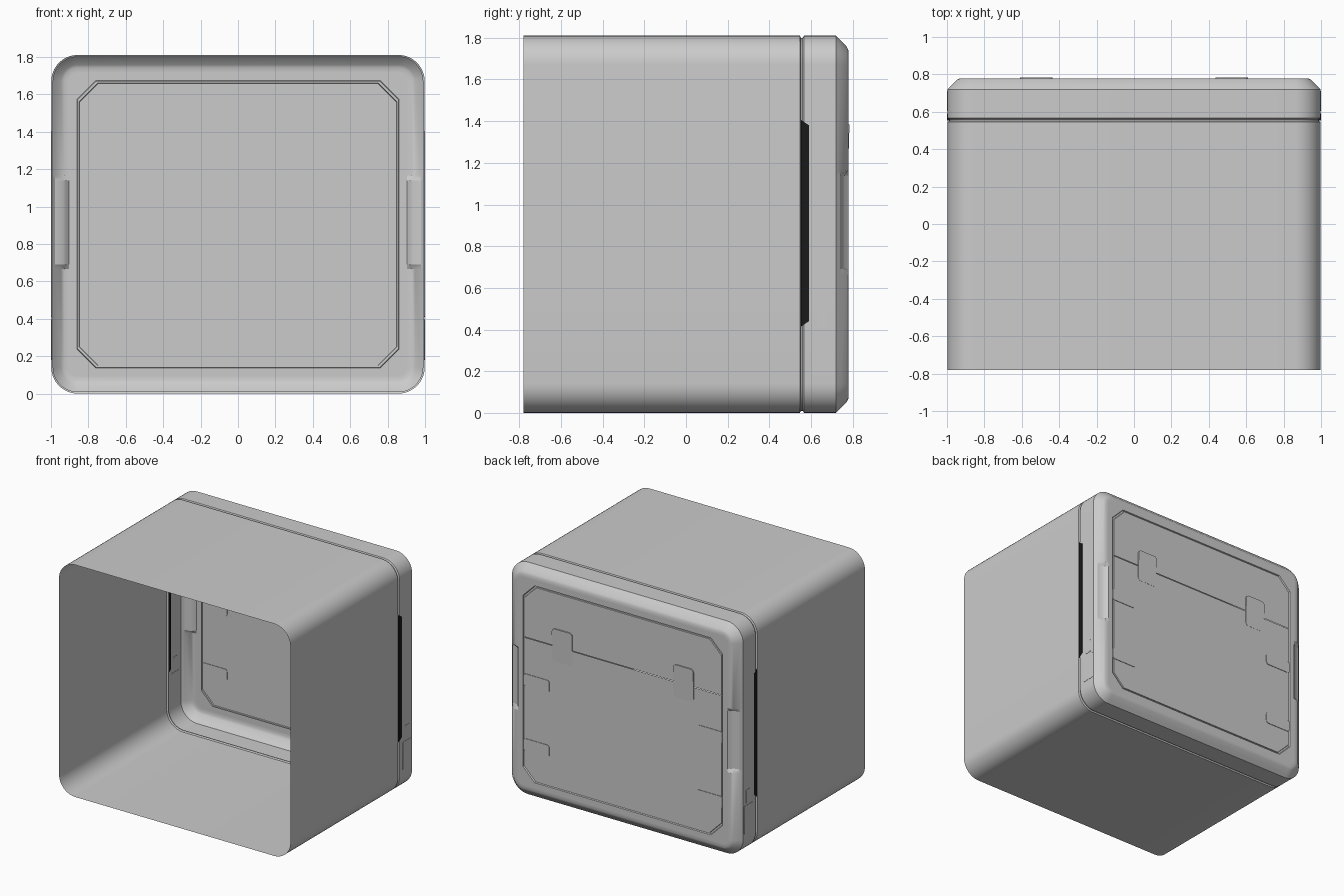
import bpy, bmesh
from math import cos, sin, pi, radians

if "Cube" in bpy.data.objects:
    bpy.data.objects.remove(bpy.data.objects["Cube"])

W, H, R, CZ = 0.998, 0.905, 0.14, 0.905      # half width, half height, corner radius, centre height
SIDE_Z = [0.665, 0.69, 0.915, 1.14, 1.165]   # stations along the straight sides (finger recess)


def finish(bm, name, angle=30):
    mesh = bpy.data.meshes.new(name)
    bm.to_mesh(mesh)
    bm.free()
    ob = bpy.data.objects.new(name, mesh)
    bpy.context.collection.objects.link(ob)
    bpy.ops.object.select_all(action='DESELECT')
    ob.select_set(True)
    bpy.context.view_layer.objects.active = ob
    bpy.ops.object.shade_smooth_by_angle(angle=radians(angle))
    return ob


def loop(inset, y, chamfer=0, recess=(0, 0), n=10):
    """Rounded or chamfered rectangle around the y axis; recess shifts mid-side points."""
    hx, hz = W - inset, H - inset

    def corner(sx, sz, flip):
        pts = []
        for i in range(n + 1):
            t = i / n
            if chamfer:
                p = (hx - chamfer * t, hz - chamfer * (1 - t))
            else:
                r = R - inset
                p = (hx - r + r * cos(t * pi / 2), hz - r + r * sin(t * pi / 2))
            pts.append((sx * p[0], y, CZ + sz * p[1]))
        return pts[::-1] if flip else pts

    def side(s):
        return [(s * (hx - (recess[0] if 0.68 < z < 1.15 else 0)),
                 y - (recess[1] if 0.68 < z < 1.15 else 0), z) for z in SIDE_Z[::s]]
    return (side(1) + corner(1, 1, False) + corner(-1, 1, True)
            + side(-1) + corner(-1, -1, False) + corner(1, -1, True))


def loft(name, loops):
    bm = bmesh.new()
    rings = [[bm.verts.new(p) for p in l] for l in loops]
    for a, b in zip(rings, rings[1:]):
        for i in range(len(a)):
            j = (i + 1) % len(a)
            bm.faces.new((a[i], b[i], b[j], a[j]))
    return finish(bm, name)


def sheet(name, pts):
    bm = bmesh.new()
    f = bm.faces.new([bm.verts.new(p) for p in pts])
    f.normal_update()
    if f.normal.y < 0:
        f.normal_flip()
    return finish(bm, name)


def prism(name, base, top):
    bm = bmesh.new()
    a = [bm.verts.new(p) for p in base]
    b = [bm.verts.new(p) for p in top]
    bm.faces.new(a)
    bm.faces.new(b)
    for i in range(len(a)):
        j = (i + 1) % len(a)
        bm.faces.new((a[i], a[j], b[j], b[i]))
    bmesh.ops.recalc_face_normals(bm, faces=bm.faces)
    return finish(bm, name)


def round_rect(u0, u1, v0, v1, r, n=4):
    out = []
    for k, (cu, cv) in enumerate([(u1 - r, v1 - r), (u0 + r, v1 - r), (u0 + r, v0 + r), (u1 - r, v0 + r)]):
        out += [(cu + r * cos((k + i / n) * pi / 2), cv + r * sin((k + i / n) * pi / 2)) for i in range(n + 1)]
    return out


# Open tube body and lid frame with a groove between them
loft("body_shell", [loop(0, -0.78), loop(0, 0.546), loop(0.01, 0.552)])
loft("lid_frame", [
    loop(0.01, 0.552), loop(0.01, 0.56), loop(0, 0.566), loop(0, 0.72),
    loop(0.02, 0.74), loop(0.052, 0.771, recess=(0.01, 0.022)), loop(0.068, 0.779, recess=(0.01, 0.018)),
    loop(0.095, 0.779), loop(0.137, 0.779, 0.1),
    loop(0.140, 0.768, 0.1), loop(0.149, 0.768, 0.1), loop(0.151, 0.775, 0.1)])

# Back panel halves, split by a thin seam at z = 1.25
PX, PZ, C, Y = W - 0.151, H - 0.151, 0.1, 0.775
top, bot, s0, s1 = CZ + PZ, CZ - PZ, 1.246, 1.254
sheet("upper_panel", [(-PX, Y, s1), (PX, Y, s1), (PX, Y, top - C), (PX - C, Y, top),
                      (C - PX, Y, top), (-PX, Y, top - C)])
sheet("lower_panel", [(-PX, Y, s0), (PX, Y, s0), (PX, Y, bot + C), (PX - C, Y, bot),
                      (C - PX, Y, bot), (-PX, Y, bot + C)])
sheet("panel_seam", [(-PX, Y - 0.006, s0), (PX, Y - 0.006, s0), (PX, Y - 0.006, s1), (-PX, Y - 0.006, s1)])

black = bpy.data.materials.new("black")
black.diffuse_color = (0.01, 0.01, 0.01, 1)
black.use_nodes = True
black.node_tree.nodes["Principled BSDF"].inputs["Base Color"].default_value = black.diffuse_color

for s, tag in ((1, "right"), (-1, "left")):
    # Tapered latches across the seam
    o = round_rect(0.435, 0.61, 1.13, 1.385, 0.025)
    prism(f"latch_{tag}", [(s * u, Y - 0.002, v) for u, v in o],
          [(s * u, Y + 0.001 + 0.008 * min(1, (v - 1.13) / 0.15), v) for u, v in o])
    # Hinge tabs at the panel edges
    for k, z in enumerate((0.365, 0.87)):
        o = round_rect(0.635, 0.858, z, z + 0.095, 0.02)
        prism(f"hinge_tab_{tag}_{k}", [(s * u, Y - 0.004, v) for u, v in o],
              [(s * u, Y + 0.004, v) for u, v in o])
    # Dark side vent strips
    o = [(0.553, 0.415), (0.59, 0.44), (0.59, 1.38), (0.553, 1.405)]
    ob = prism(f"side_vent_{tag}", [(s * 0.99, u, v) for u, v in o], [(s * 1.0, u, v) for u, v in o])
    ob.data.materials.append(black)
    # Small cover plates low on the lid side
    for name, args in (("port_cover", (0.603, 0.71, 0.18, 0.395, 0.008)),
                       ("side_button", (0.63, 0.685, 0.41, 0.515, 0.008))):
        o = round_rect(*args)
        prism(f"{name}_{tag}", [(s * (W - 0.002), u, v) for u, v in o], [(s * 1.0, u, v) for u, v in o])
